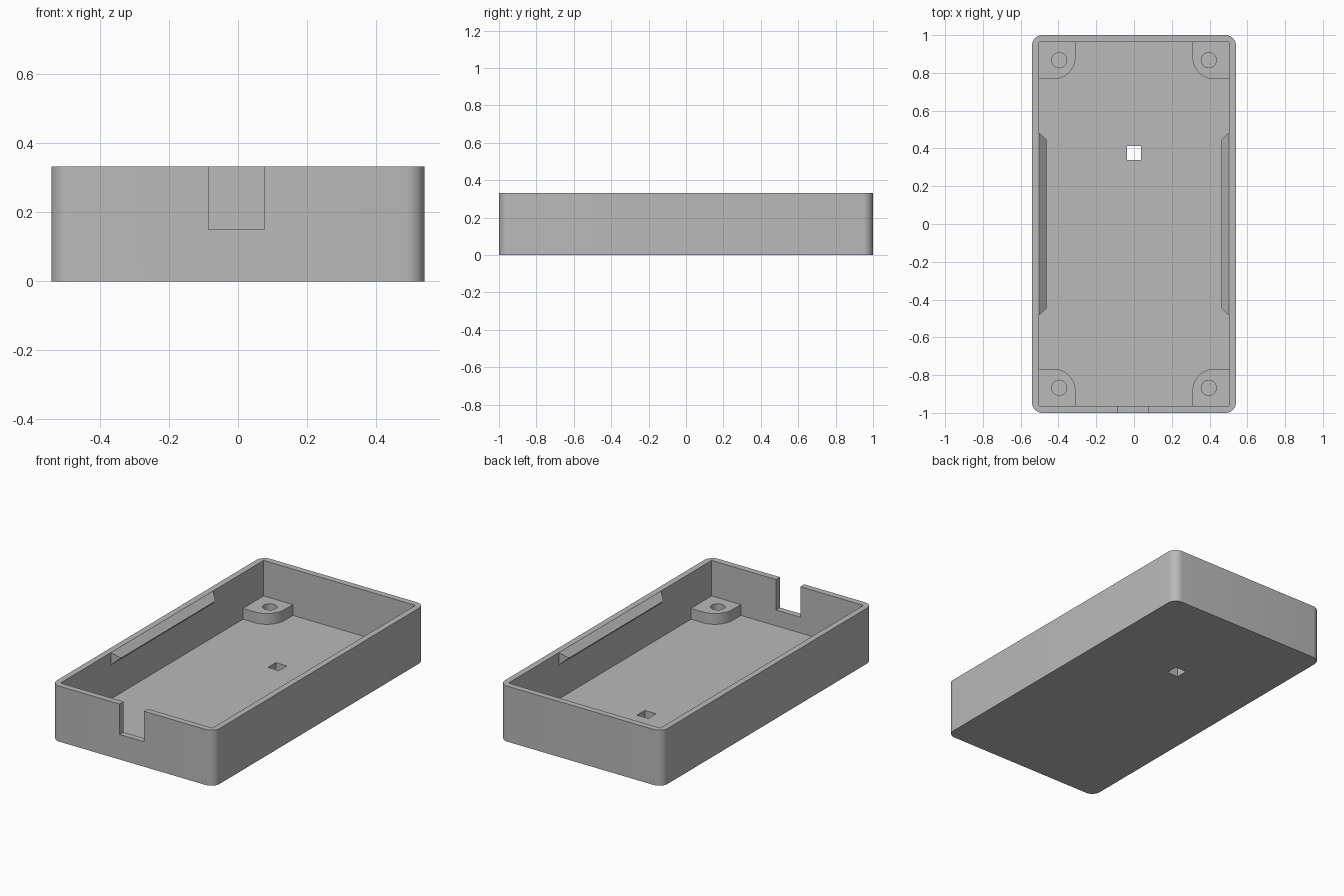
import bpy
import bmesh
from math import cos, sin, pi, radians

if "Cube" in bpy.data.objects:
    bpy.data.objects.remove(bpy.data.objects["Cube"], do_unlink=True)

# Main dimensions
HX, HY, H = 0.54, 1.0, 0.333
IX, IY, FLOOR = 0.504, 0.963, 0.055

grey = bpy.data.materials.new("plain grey")
grey.use_nodes = True
colour = (0.49, 0.49, 0.49, 1)
grey.diffuse_color = colour
grey.node_tree.nodes["Principled BSDF"].inputs["Base Color"].default_value = colour


def make_object(name, bm):
    bmesh.ops.recalc_face_normals(bm, faces=bm.faces)
    mesh = bpy.data.meshes.new(name)
    bm.to_mesh(mesh)
    bm.free()
    mesh.materials.append(grey)
    obj = bpy.data.objects.new(name, mesh)
    bpy.context.collection.objects.link(obj)
    return obj


def prism(name, outline, z0, z1):
    bm = bmesh.new()
    face = bm.faces.new([bm.verts.new((x, y, z0)) for x, y in outline])
    top = bmesh.ops.extrude_face_region(bm, geom=[face])["geom"]
    bmesh.ops.translate(bm, vec=(0, 0, z1 - z0),
                        verts=[v for v in top if isinstance(v, bmesh.types.BMVert)])
    return make_object(name, bm)


def arc(cx, cy, r, start, end, steps):
    return [(cx + r * cos(start + (end - start) * i / steps),
             cy + r * sin(start + (end - start) * i / steps)) for i in range(steps + 1)]


def rect(x0, x1, y0, y1):
    return [(x0, y0), (x1, y0), (x1, y1), (x0, y1)]


def activate(obj):
    bpy.ops.object.select_all(action='DESELECT')
    obj.select_set(True)
    bpy.context.view_layer.objects.active = obj


def cut(obj, cutter):
    cutter.hide_render = True
    mod = obj.modifiers.new("cut", 'BOOLEAN')
    mod.operation = 'DIFFERENCE'
    mod.solver = 'EXACT'
    mod.object = cutter
    activate(obj)
    bpy.ops.object.modifier_apply(modifier=mod.name)
    bpy.data.objects.remove(cutter, do_unlink=True)


def smooth(obj):
    activate(obj)
    bpy.ops.object.shade_smooth_by_angle(angle=radians(30))


# Open tray with rounded vertical corners
R = 0.055
outline = []
for k, (sx, sy) in enumerate([(1, 1), (-1, 1), (-1, -1), (1, -1)]):
    outline += arc(sx * (HX - R), sy * (HY - R), R, k * pi / 2, (k + 1) * pi / 2, 10)
tray = prism("tray", outline, 0, H)
cut(tray, prism("cavity", rect(-IX, IX, -IY, IY), FLOOR, H + 0.1))

# Cable notch in the front wall and square hole in the floor
cut(tray, prism("cable_notch", rect(-0.085, 0.077, -1.1, -0.9), 0.15, H + 0.1))
cut(tray, prism("floor_hole", rect(-0.037, 0.037, 0.338, 0.412), -0.1, 0.1))
smooth(tray)

# Screw bosses in the four corners, rounded towards the middle
for sx, side in ((1, "left"), (-1, "right")):
    for sy, end in ((1, "back"), (-1, "front")):
        shape = [(IX + 0.01, IY + 0.01), (0.31, IY + 0.01)]
        shape += arc(0.425, 0.882, 0.115, pi, 1.5 * pi, 12)
        shape += [(IX + 0.01, 0.767)]
        boss = prism(f"{end}_{side}_screw_boss",
                     [(sx * x, sy * y) for x, y in shape], FLOOR - 0.01, 0.12)
        hole = arc(sx * 0.396, sy * 0.867, 0.04, 0, 2 * pi, 32)[:-1]
        cut(boss, prism("screw_hole", hole, 0, 0.3))
        smooth(boss)

# Wedge-shaped snap ridges along the side walls
for sx, side in ((1, "left"), (-1, "right")):
    bm = bmesh.new()
    for y, apex in ((-0.485, -0.447), (0.485, 0.447)):
        bm.verts.new((sx * IX, y, H))
        bm.verts.new((sx * IX, y, H - 0.074))
        bm.verts.new((sx * (IX - 0.04), apex, H - 0.037))
    bmesh.ops.convex_hull(bm, input=bm.verts)
    bmesh.ops.dissolve_limit(bm, angle_limit=0.01, verts=bm.verts, edges=bm.edges)
    make_object(f"{side}_snap_ridge", bm)
